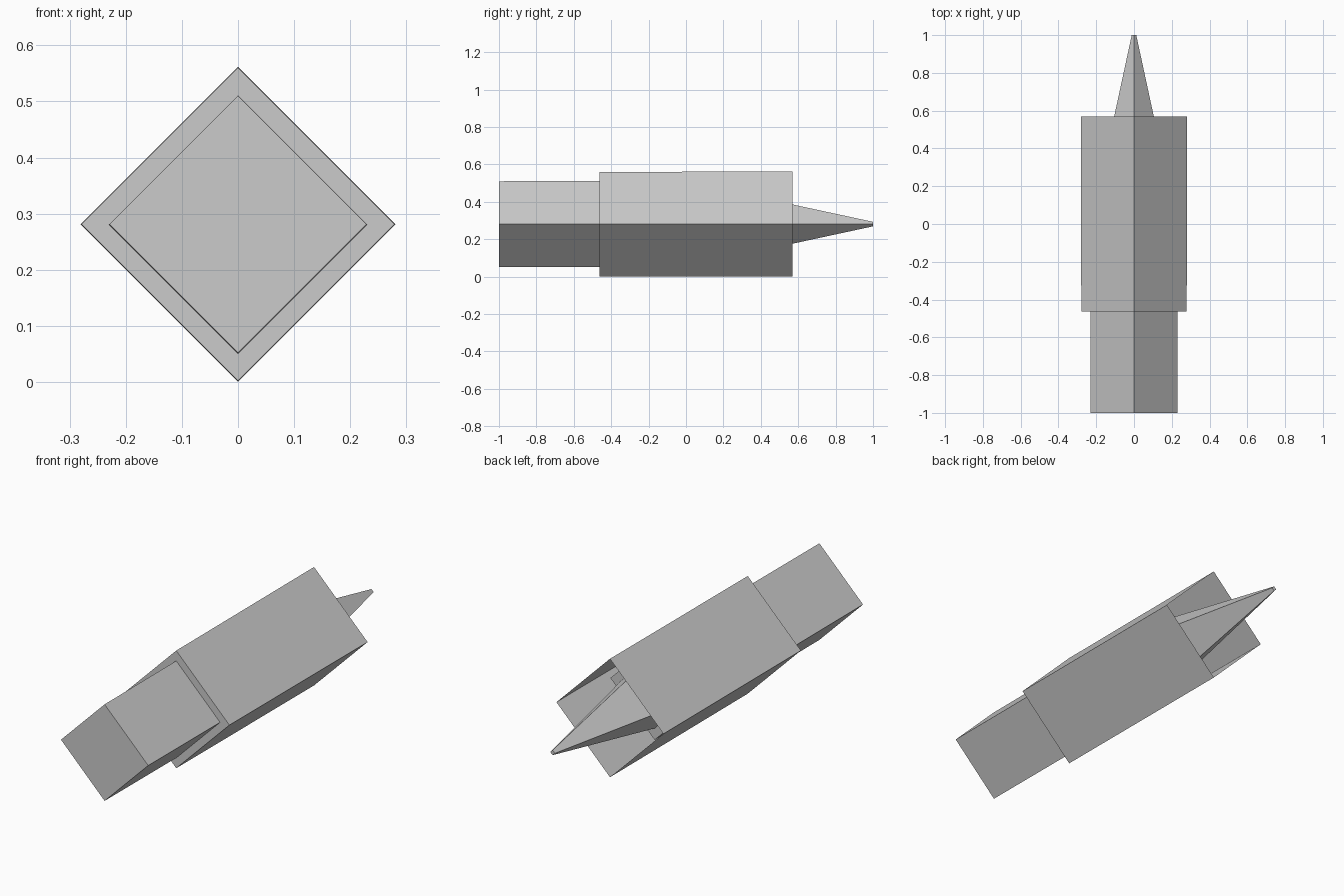
import bpy
import bmesh
from mathutils import Vector

cube = bpy.data.objects.get("Cube")
if cube:
    bpy.data.objects.remove(cube, do_unlink=True)

AXIS_Z = 0.281  # height of the long axis

grey = bpy.data.materials.new("plain_grey")
grey.use_nodes = True
colour = (0.6, 0.6, 0.6, 1.0)
grey.diffuse_color = colour
grey.node_tree.nodes["Principled BSDF"].inputs["Base Color"].default_value = colour


def diamond_prism(name, y0, r0, y1, r1, back_cap=True):
    """Four-sided prism along y, corners pointing up, down and sideways."""
    bm = bmesh.new()
    dirs = [Vector((1, 0, 0)), Vector((0, 0, 1)), Vector((-1, 0, 0)), Vector((0, 0, -1))]
    front, back = [
        [bm.verts.new(d * r + Vector((0, y, AXIS_Z))) for d in dirs]
        for y, r in ((y0, r0), (y1, r1))
    ]
    for i in range(4):
        j = (i + 1) % 4
        bm.faces.new((front[j], front[i], back[i], back[j]))
    bm.faces.new(front)
    if back_cap:
        bm.faces.new(back[::-1])
    bmesh.ops.recalc_face_normals(bm, faces=bm.faces)
    mesh = bpy.data.meshes.new(name)
    bm.to_mesh(mesh)
    bm.free()
    mesh.materials.append(grey)
    obj = bpy.data.objects.new(name, mesh)
    bpy.context.collection.objects.link(obj)
    return obj


# Narrow rod that sticks out of the front and ends inside the sleeve
diamond_prism("inner_rod", -1.0, 0.229, 0.235, 0.232)
# Wide sleeve, closed at the front step and open at the back
diamond_prism("outer_sleeve", -0.463, 0.279, 0.57, 0.281, back_cap=False)
# Tapered spike with a small blunt tip, seated on the rod's end
diamond_prism("spike", 0.235, 0.177, 1.0, 0.012)
